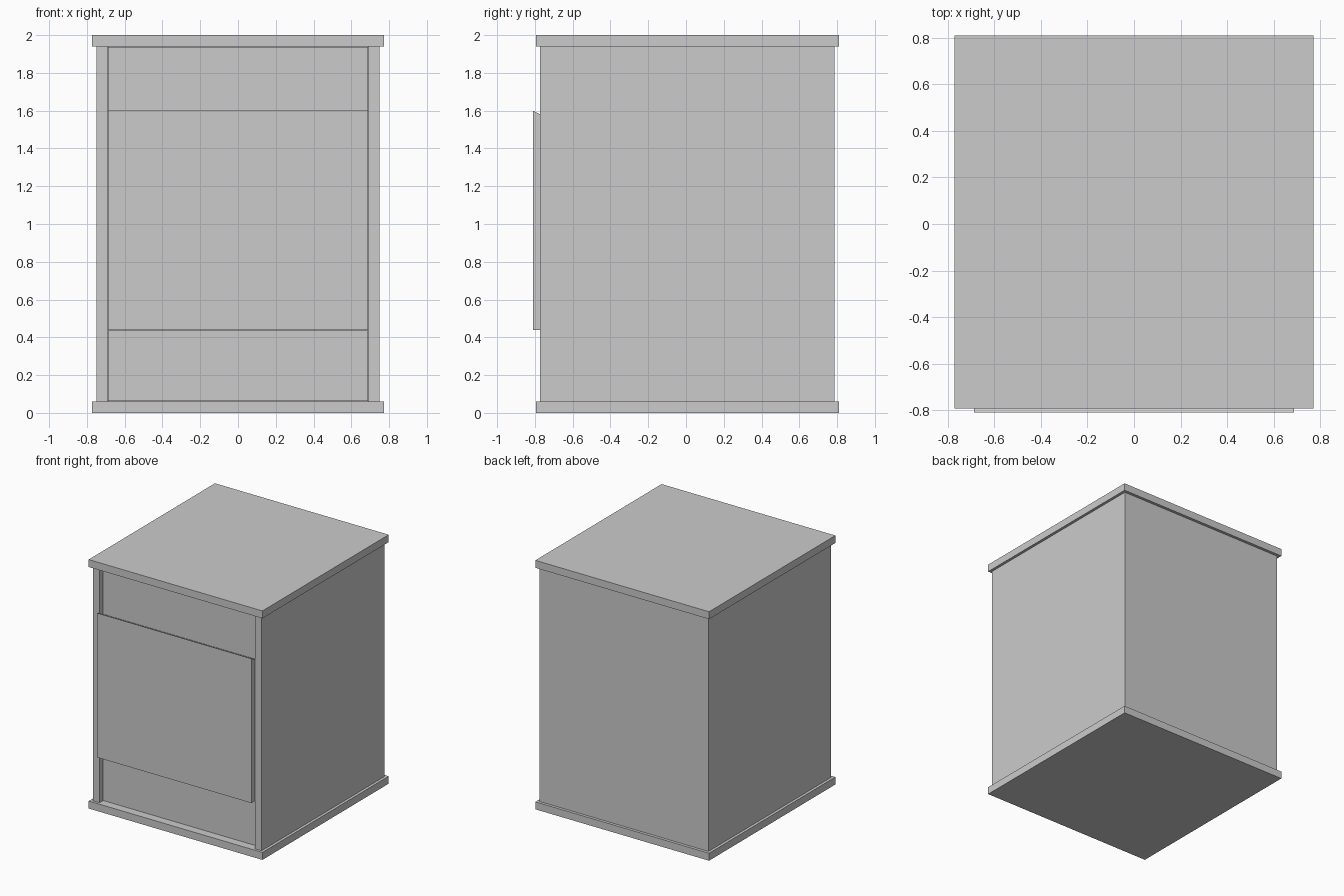
import bpy, bmesh

if "Cube" in bpy.data.objects:
    bpy.data.objects.remove(bpy.data.objects["Cube"])


def prism(name, profile, x0, x1):
    """Extrude a (y, z) profile along x from x0 to x1."""
    bm = bmesh.new()
    face = bm.faces.new([bm.verts.new((x0, y, z)) for y, z in profile])
    ext = bmesh.ops.extrude_face_region(bm, geom=[face])
    verts = [v for v in ext["geom"] if isinstance(v, bmesh.types.BMVert)]
    bmesh.ops.translate(bm, verts=verts, vec=(x1 - x0, 0, 0))
    bmesh.ops.recalc_face_normals(bm, faces=bm.faces)
    mesh = bpy.data.meshes.new(name)
    bm.to_mesh(mesh)
    bm.free()
    obj = bpy.data.objects.new(name, mesh)
    bpy.context.collection.objects.link(obj)
    return obj


def board(name, x, y, z):
    """Box board from (min, max) pairs."""
    return prism(name, [(y[0], z[0]), (y[1], z[0]), (y[1], z[1]), (y[0], z[1])], *x)


T = 0.06            # board thickness
FRONT_W = 0.687     # half width of the fronts, leaving a thin gap

# Overhanging top and base slabs
for name, z in (("base_slab", 0.0), ("top_slab", 2.0 - T)):
    board(name, (-0.772, 0.772), (-0.793, 0.81), (z, z + T))

# Side panels, mirrored
left = board("side_panels", (-0.75, -0.69), (-0.772, 0.73), (T, 2 - T))
left.modifiers.new("mirror", 'MIRROR').use_axis[0] = True

# Back panel covering the side panel ends
board("back_panel", (-0.75, 0.75), (0.73, 0.787), (T, 2 - T))

# Recessed lower and upper fronts
board("lower_front", (-FRONT_W, FRONT_W), (-0.73, -0.67), (T + 0.003, 0.436))
board("upper_front", (-FRONT_W, FRONT_W), (-0.73, -0.67), (1.55, 2 - T - 0.003))

# Protruding middle front with a slanted finger-grip top edge
prism("middle_front",
      [(-0.81, 0.44), (-0.73, 0.44), (-0.73, 1.56), (-0.81, 1.60)],
      -FRONT_W, FRONT_W)
